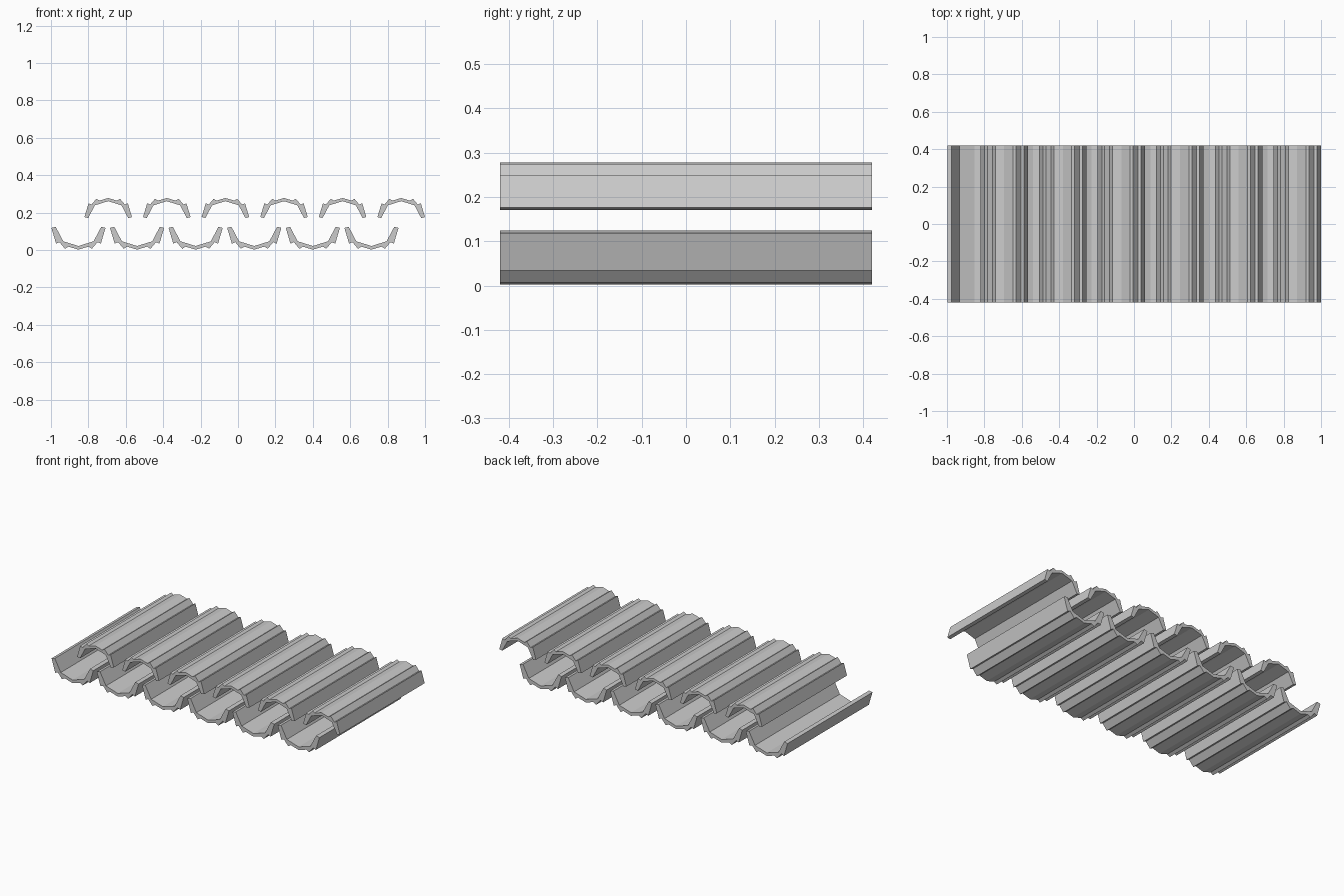
import bpy, bmesh

if "Cube" in bpy.data.objects:
    bpy.data.objects.remove(bpy.data.objects["Cube"])

# Single clay colour
clay = bpy.data.materials.new("grey clay")
clay.diffuse_color = (0.6, 0.6, 0.6, 1.0)
clay.use_nodes = True
clay.node_tree.nodes["Principled BSDF"].inputs["Base Color"].default_value = clay.diffuse_color

PITCH = 0.3133      # spacing between tiles in a row
HALF_LENGTH = 0.42  # half the tile length along y

# Right half of the cross-section, height measured down from the crown
OUTER = [(0.047, -0.014), (0.063, -0.004), (0.089, -0.035), (0.105, -0.028), (0.127, -0.102)]
INNER = [(0.107, -0.107), (0.071, -0.039)]


def tile_profile():
    """Closed loop: outer ribbed skin left to right, then the inner skin back."""
    outer = [(-x, z) for x, z in reversed(OUTER)] + [(0, 0)] + OUTER
    inner = INNER + [(0, -0.017)] + [(-x, z) for x, z in reversed(INNER)]
    return outer + inner


def make_tile(name, x, crown, scale, flip):
    bm = bmesh.new()
    sign = -1 if flip else 1
    ring = [bm.verts.new((x + px * scale, -HALF_LENGTH, crown + sign * pz * scale))
            for px, pz in tile_profile()]
    end = bm.faces.new(ring)
    # Extrude the section, keeping the front cap
    out = bmesh.ops.extrude_face_region(bm, geom=[end], use_keep_orig=True)
    moved = [v for v in out["geom"] if isinstance(v, bmesh.types.BMVert)]
    bmesh.ops.translate(bm, vec=(0, 2 * HALF_LENGTH, 0), verts=moved)
    bmesh.ops.recalc_face_normals(bm, faces=bm.faces[:])
    mesh = bpy.data.meshes.new(name)
    bm.to_mesh(mesh)
    bm.free()
    mesh.materials.append(clay)
    obj = bpy.data.objects.new(name, mesh)
    bpy.context.collection.objects.link(obj)


for i in range(6):
    # Lower channel tiles, opening upwards
    make_tile(f"channel_tile_{i + 1}", -0.853 + i * PITCH, 0.002, 1.14, True)
    # Upper cover tiles bridging the gaps
    make_tile(f"cover_tile_{i + 1}", -0.694 + i * PITCH, 0.278, 1.0, False)
